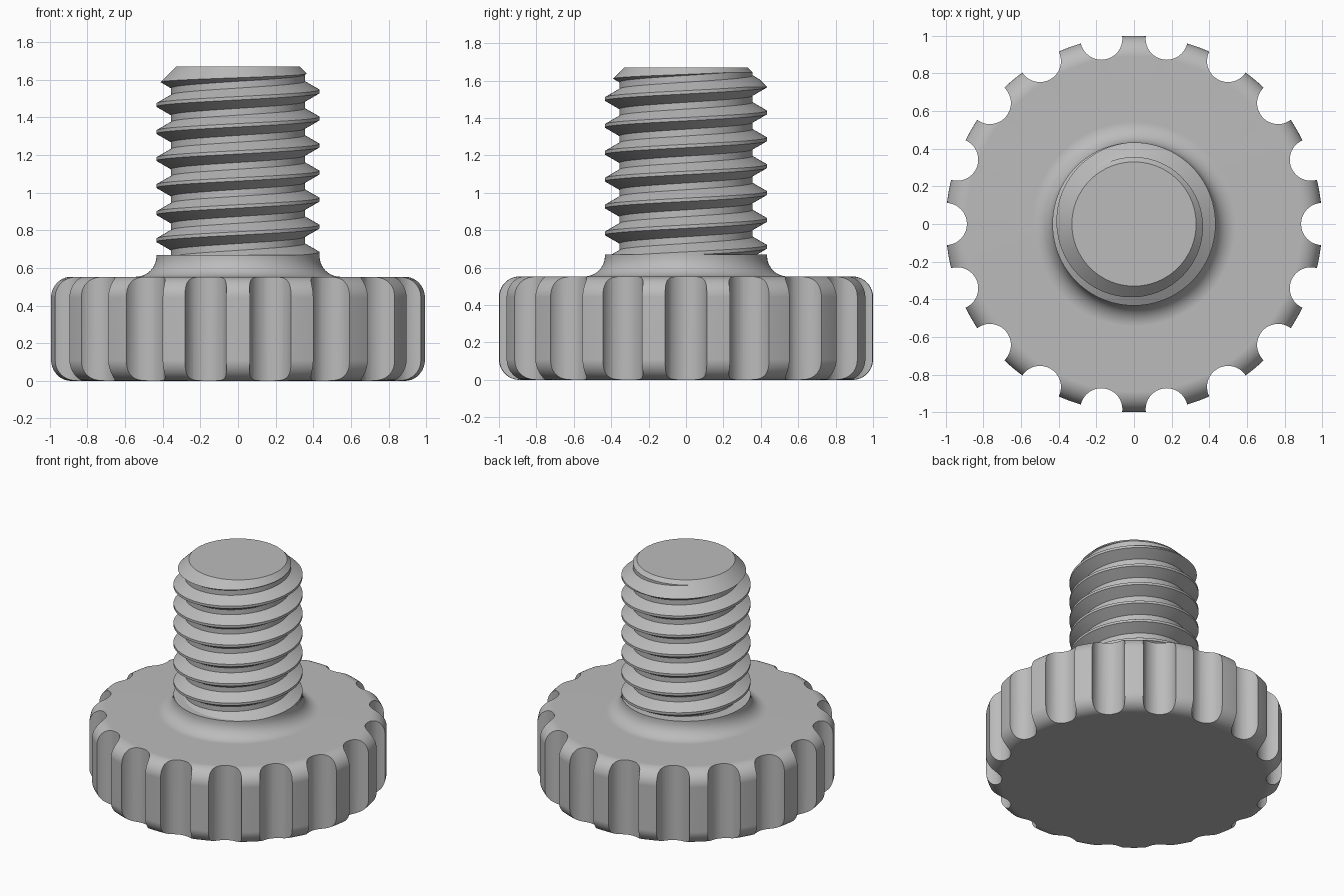
import bpy, bmesh
from math import sin, cos, pi, radians
from mathutils import Matrix, Vector

if "Cube" in bpy.data.objects:
    bpy.data.objects.remove(bpy.data.objects["Cube"])

KNOB_H, COLLAR_Z, TOP_Z = 0.553, 0.67, 1.67
FILLET, THREAD_R, TIP_R, PITCH = 0.11, 0.4335, 0.33, 0.1437
CREST_Z = 1.466          # height of one crest on the -x side
SEGMENTS = 144

grey = bpy.data.materials.new("plain grey")
grey.use_nodes = True
grey.diffuse_color = (0.5, 0.5, 0.5, 1)
grey.node_tree.nodes["Principled BSDF"].inputs["Base Color"].default_value = (0.5, 0.5, 0.5, 1)


def make_object(name, bm):
    bmesh.ops.recalc_face_normals(bm, faces=bm.faces)
    mesh = bpy.data.meshes.new(name)
    bm.to_mesh(mesh)
    bm.free()
    mesh.materials.append(grey)
    obj = bpy.data.objects.new(name, mesh)
    bpy.context.collection.objects.link(obj)
    return obj


def revolve(name, profile):
    bm = bmesh.new()
    verts = [bm.verts.new((r, 0, z)) for r, z in profile]
    edges = [bm.edges.new(pair) for pair in zip(verts, verts[1:])]
    bmesh.ops.spin(bm, geom=verts + edges, cent=(0, 0, 0), axis=(0, 0, 1),
                   angle=2 * pi, steps=SEGMENTS)
    bmesh.ops.remove_doubles(bm, verts=bm.verts, dist=1e-5)
    return make_object(name, bm)


def arc(r, z, start, end, steps=10):
    angles = [radians(start + (end - start) * i / steps) for i in range(steps + 1)]
    return [(r + FILLET * cos(a), z + FILLET * sin(a)) for a in angles]


def select_only(obj):
    bpy.ops.object.select_all(action="DESELECT")
    obj.select_set(True)
    bpy.context.view_layer.objects.active = obj


def cut(obj, cutter, operation):
    cutter.hide_render = True
    mod = obj.modifiers.new("cut", "BOOLEAN")
    mod.operation, mod.solver, mod.object = operation, "EXACT", cutter
    select_only(obj)
    bpy.ops.object.modifier_apply(modifier=mod.name)
    bpy.data.objects.remove(cutter)


def finish(obj):
    select_only(obj)
    bpy.ops.object.shade_smooth_by_angle(angle=radians(25))
    mod = obj.modifiers.new("clean shading", "WEIGHTED_NORMAL")
    mod.keep_sharp = True


# Knob with rounded rims and a flared collar
knob = revolve("grip_knob", [(0, 0)]
               + arc(1 - FILLET, FILLET, -90, 0)
               + arc(1 - FILLET, KNOB_H - FILLET, 0, 90)
               + arc(THREAD_R + FILLET, KNOB_H + FILLET, 270, 180)
               + [(THREAD_R, COLLAR_Z), (0, COLLAR_Z)])

# Eighteen round grip notches
bm = bmesh.new()
for i in range(18):
    place = Matrix.Rotation(radians(20 * i), 4, "Z") @ Matrix.Translation((1, 0, KNOB_H / 2))
    bmesh.ops.create_cone(bm, cap_ends=True, segments=40, radius1=0.112,
                          radius2=0.112, depth=1, matrix=place)
cut(knob, make_object("notch_cutter", bm), "DIFFERENCE")
finish(knob)

# Helical thread surface: crest and root flats joined by sloping flanks
root_r = THREAD_R - 0.541 * PITCH
section = [(-1 / 16, THREAD_R), (1 / 16, THREAD_R), (3 / 8, root_r), (5 / 8, root_r)]
bm = bmesh.new()
rows = []
for turn in range(-8, 5):
    for offset, r in section:
        row = []
        for i in range(SEGMENTS + 1):
            t = 2 * pi * i / SEGMENTS
            z = CREST_Z + PITCH * (turn + offset + i / SEGMENTS - 0.5)
            row.append(bm.verts.new((r * cos(t), r * sin(t), z)))
        rows.append(row)
for low, high in zip(rows, rows[1:]):
    for i in range(SEGMENTS):
        bm.faces.new((low[i], low[i + 1], high[i + 1], high[i]))
bmesh.ops.remove_doubles(bm, verts=bm.verts, dist=1e-5)

# Trim the ends flat and cap them
for height, normal in ((COLLAR_Z, -1), (TOP_Z + 0.05, 1)):
    bmesh.ops.bisect_plane(bm, geom=bm.verts[:] + bm.edges[:] + bm.faces[:],
                           plane_co=Vector((0, 0, height)),
                           plane_no=Vector((0, 0, normal)), clear_outer=True)
bmesh.ops.holes_fill(bm, edges=[e for e in bm.edges if e.is_boundary], sides=0)
shaft = make_object("threaded_shaft", bm)

# Chamfered tip
wide = 0.6
envelope = revolve("tip_cutter", [(0, 0.5), (wide, 0.5), (wide, TOP_Z - (wide - TIP_R)),
                                  (TIP_R, TOP_Z), (0, TOP_Z)])
cut(shaft, envelope, "INTERSECT")
finish(shaft)
